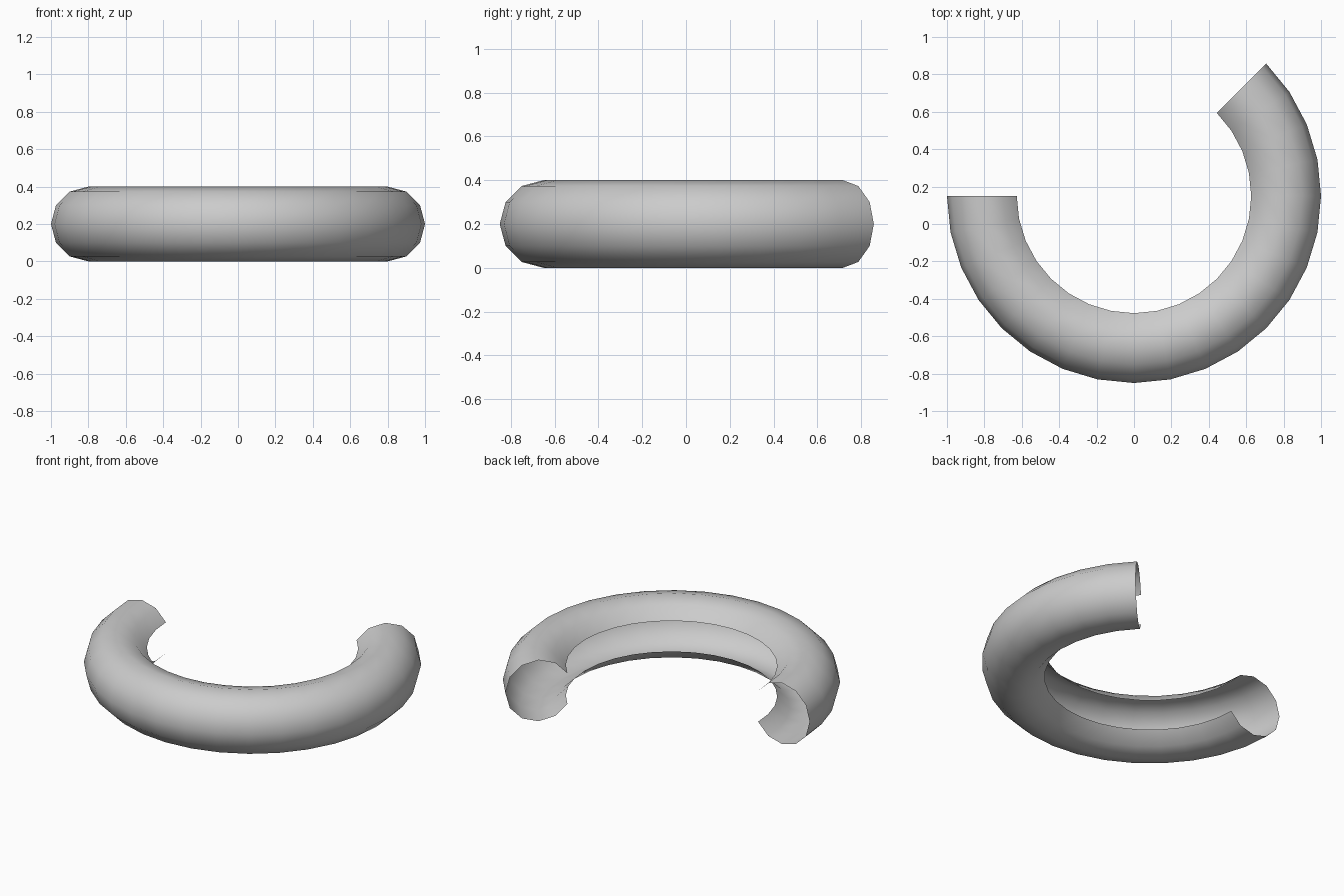
import bpy, bmesh
from math import cos, sin, radians

if "Cube" in bpy.data.objects:
    bpy.data.objects.remove(bpy.data.objects["Cube"])

MAJOR, MINOR = 0.8, 0.2
STEPS = 20            # 225 degree sweep in 11.25 degree steps

bm = bmesh.new()

# C-shaped section, open toward the middle of the ring
profile = [(MAJOR + MINOR * cos(radians(a)), MINOR + MINOR * sin(radians(a)))
           for a in range(-150, 151, 30)]

# Sweep the section around the ring axis
rings = []
for i in range(STEPS + 1):
    t = radians(180 + 11.25 * i)
    rings.append([bm.verts.new((r * cos(t), 0.15 + r * sin(t), z)) for r, z in profile])

for a, b in zip(rings, rings[1:]):
    for j in range(len(profile) - 1):
        bm.faces.new((a[j], b[j], b[j + 1], a[j + 1])).smooth = True

mesh = bpy.data.meshes.new("open_ring_shell")
bm.to_mesh(mesh)
bm.free()
bpy.context.collection.objects.link(bpy.data.objects.new("open_ring_shell", mesh))
